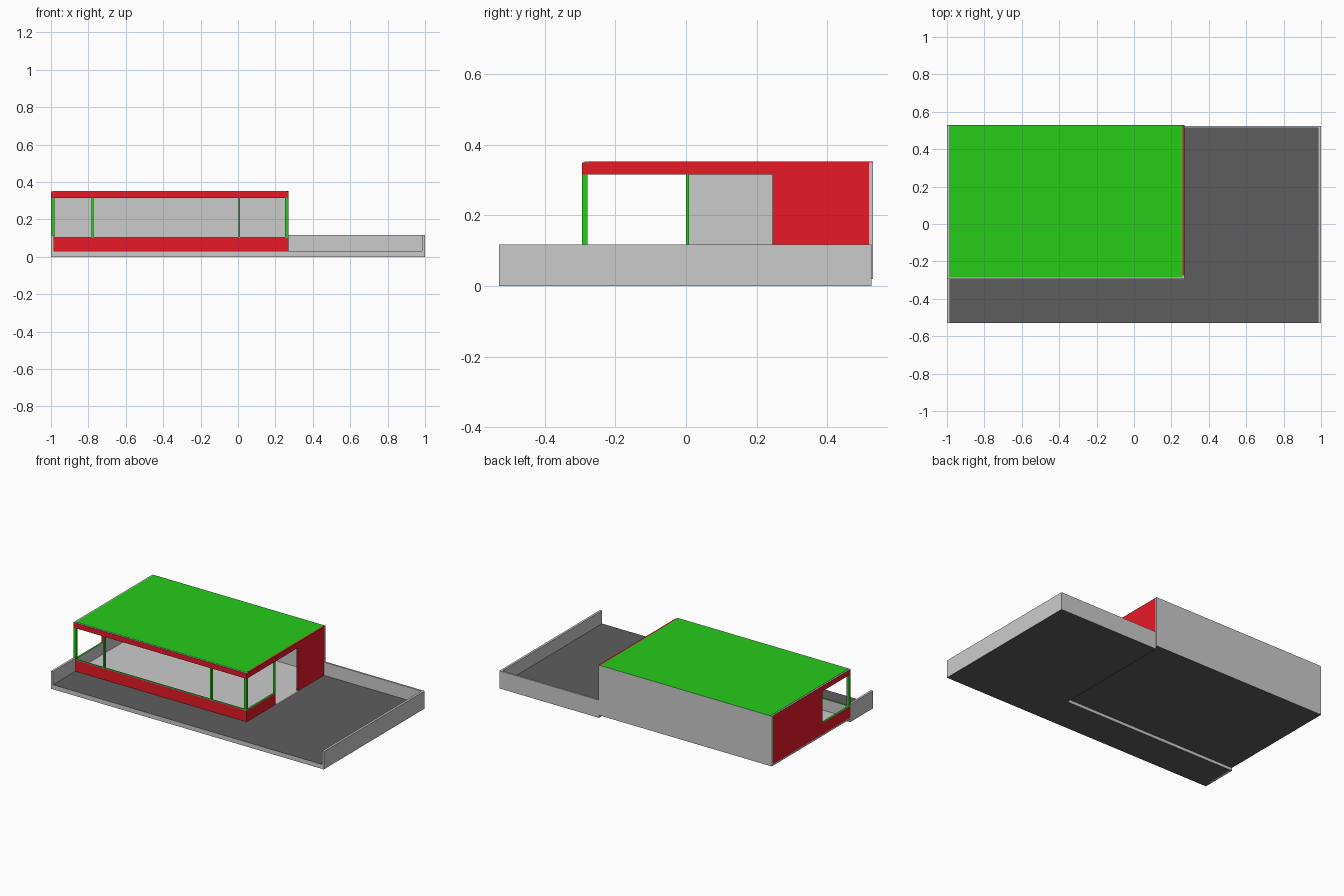
import bpy, bmesh
from mathutils import Vector

if "Cube" in bpy.data.objects:
    bpy.data.objects.remove(bpy.data.objects["Cube"])


def material(name, rgb):
    m = bpy.data.materials.new(name)
    m.diffuse_color = (*rgb, 1)
    m.use_nodes = True
    m.node_tree.nodes["Principled BSDF"].inputs["Base Color"].default_value = m.diffuse_color
    return m


RED = material("red", (0.8, 0.01, 0.02))
GREEN = material("green", (0.02, 0.6, 0.01))
DARK = material("dark_grey", (0.11, 0.11, 0.11))
DIRS = {"+x": (1, 0, 0), "-x": (-1, 0, 0), "+y": (0, 1, 0),
        "-y": (0, -1, 0), "+z": (0, 0, 1), "-z": (0, 0, -1)}


def box(name, x, y, z, mat=None, sides=None):
    """Box from ranges; mat colours all faces, or only the listed sides."""
    bm = bmesh.new()
    bmesh.ops.create_cube(bm, size=1)
    for v in bm.verts:
        v.co = Vector([(r[0] + r[1]) / 2 + c * (r[1] - r[0])
                       for r, c in zip((x, y, z), v.co)])
    bm.normal_update()
    for f in bm.faces:
        if mat and (sides is None or
                    any(f.normal.dot(Vector(DIRS[s])) > 0.9 for s in sides)):
            f.material_index = 1
    me = bpy.data.meshes.new(name)
    bm.to_mesh(me)
    bm.free()
    if mat:
        me.materials.append(None)
        me.materials.append(mat)
    ob = bpy.data.objects.new(name, me)
    bpy.context.collection.objects.link(ob)
    return ob


L, R, F, B = -1.0, 0.27, -0.295, 0.53      # house extents
FLOOR, SILL, HEAD, TOP = 0.03, 0.107, 0.315, 0.352
T = 0.012                                  # wall thickness

# L-shaped terrace around the house
box("terrace_front", (-1, R), (-0.53, F + 0.005), (0, FLOOR), DARK, ["+z", "-z"])
box("terrace_side", (R, 1), (-0.53, 0.525), (0, FLOOR), DARK, ["+z", "-z"])

# terrace parapets
PAR = 0.117
box("parapet_left", (-1, -0.985), (-0.53, F), (0, PAR))
box("parapet_right", (0.985, 1), (-0.53, 0.525), (0, PAR))
box("parapet_back", (R, 0.985), (0.513, 0.525), (0, PAR))

# house floor
box("house_floor", (L, R), (F + 0.005, B), (0.02, FLOOR), DARK, ["-z"])

# walls: coloured outside, grey inside
box("wall_back", (L, R), (B - T, B), (0.02, TOP - 0.002))
box("wall_left", (L, L + T), (0, B - 0.001), (0.02, HEAD), RED, ["-x", "-y"])
box("wall_right", (R - T, R), (0.245, B - 0.001), (0.02, HEAD), RED, ["+x", "-y"])

# low walls under the glazing
box("base_front", (L, R), (F, F + T), (FLOOR, SILL - 0.004), RED, ["-y", "+x", "-x"])
box("base_left", (L, L + T), (F, 0), (FLOOR, SILL - 0.004), RED, ["-x"])
box("base_right", (R - T, R), (F, 0.008), (FLOOR, SILL - 0.004), RED, ["+x", "+y"])

# green sills
box("sill_front", (L, R), (F, F + T), (SILL - 0.004, SILL), GREEN, ["+z"])
box("sill_left", (L, L + T), (F, 0), (SILL - 0.004, SILL), GREEN, ["+z"])
box("sill_right", (R - T, R), (F, 0.008), (SILL - 0.004, SILL), GREEN, ["+z"])

# corner posts and mullions
for name, x0, x1 in (("post_front_left", L, L + 0.018), ("mullion_left", -0.783, -0.773),
                     ("mullion_right", 0.002, 0.012), ("post_front_right", R - 0.018, R)):
    box(name, (x0, x1), (F, F + 0.016), (SILL, HEAD), GREEN)
box("post_door", (R - T, R), (0, 0.008), (SILL, HEAD), GREEN)

# roof with red fascia and green covering
box("roof_slab", (L, R), (F, B - 0.001), (HEAD, TOP - 0.002), RED, ["-y", "+x", "-x"])
box("roof_cover", (L + 0.01, R - 0.01), (F + 0.008, B), (TOP - 0.003, TOP), GREEN, ["+z"])
box("roof_edge_right", (R - 0.01, R), (F + 0.02, B), (TOP - 0.003, TOP), RED)
